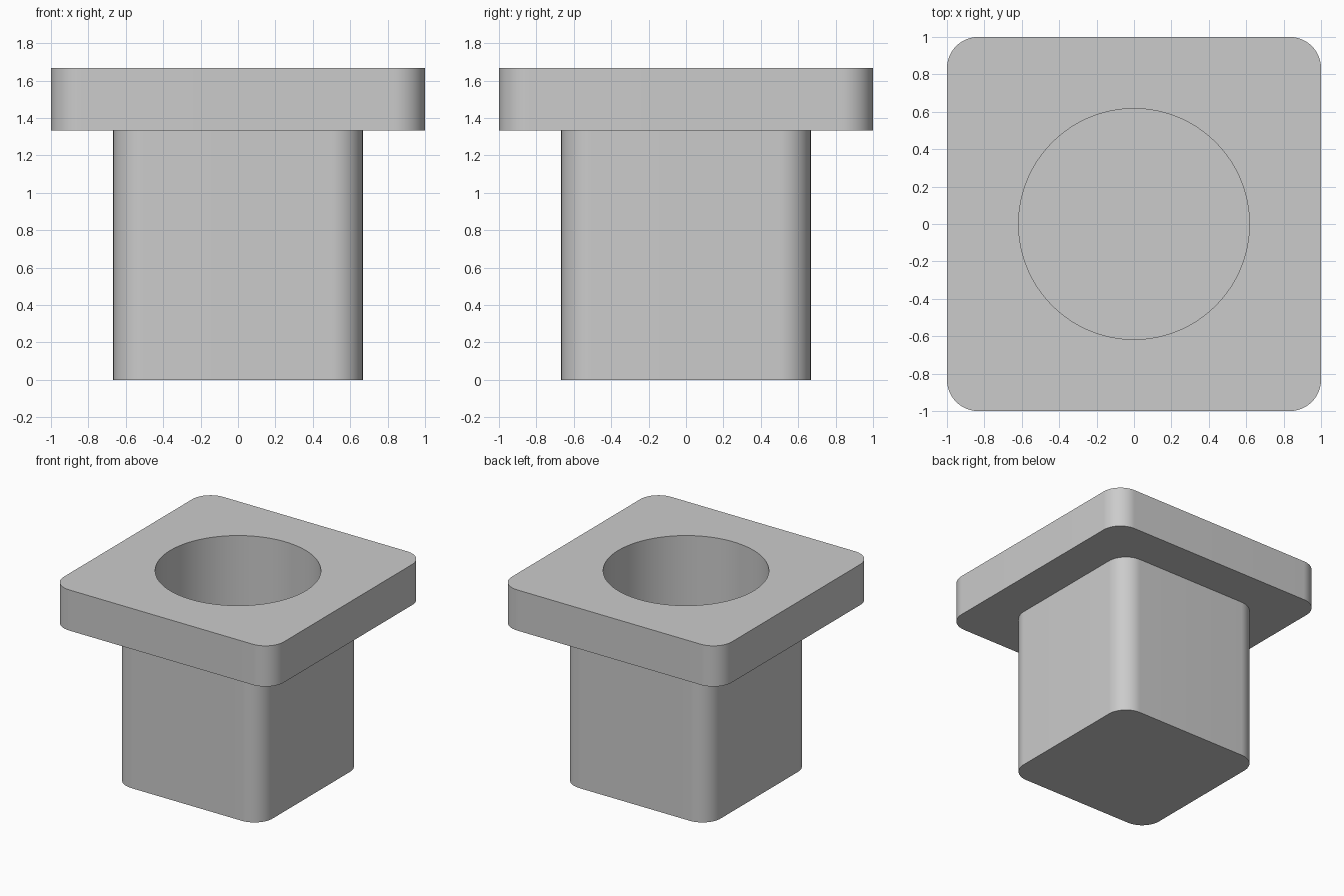
import bpy, bmesh
from math import sin, cos, pi, radians

if "Cube" in bpy.data.objects:
    bpy.data.objects.remove(bpy.data.objects["Cube"])

STEPS = 20            # segments per rounded corner
HEIGHT = 1.667
FLANGE_BOTTOM = 1.333
FLOOR = 0.1           # height of the closed bottom of the bore


def rounded_square(half, radius):
    """Outline of a square with rounded corners, counter-clockwise."""
    c = half - radius
    points = []
    for q, (sx, sy) in enumerate([(1, 1), (-1, 1), (-1, -1), (1, -1)]):
        for i in range(STEPS + 1):
            a = (q + i / STEPS) * pi / 2
            points.append((sx * c + radius * cos(a), sy * c + radius * sin(a)))
    return points


def circle(radius):
    """Circle with as many points as the rounded square, aligned to it."""
    n = 4 * (STEPS + 1)
    return [(radius * cos((i + 0.5) * 2 * pi / n),
             radius * sin((i + 0.5) * 2 * pi / n)) for i in range(n)]


grey = bpy.data.materials.new("plain_grey")
grey.use_nodes = True
colour = (0.6, 0.6, 0.6, 1)
grey.diffuse_color = colour
grey.node_tree.nodes["Principled BSDF"].inputs["Base Color"].default_value = colour

# Sections from the stem base, around the flange, and down into the bore
stem = rounded_square(0.667, 0.167)
flange = rounded_square(1.0, 0.167)
bore = circle(0.617)
sections = [(stem, 0), (stem, FLANGE_BOTTOM), (flange, FLANGE_BOTTOM),
            (flange, HEIGHT), (bore, HEIGHT), (bore, FLOOR)]

bm = bmesh.new()
rings = [[bm.verts.new((x, y, z)) for x, y in outline] for outline, z in sections]
for low, high in zip(rings, rings[1:]):
    for i in range(len(low)):
        j = (i + 1) % len(low)
        bm.faces.new((low[i], low[j], high[j], high[i]))
bm.faces.new(rings[0][::-1])   # underside of the stem
bm.faces.new(rings[-1])        # floor of the bore
bmesh.ops.recalc_face_normals(bm, faces=bm.faces)

mesh = bpy.data.meshes.new("flanged_socket")
bm.to_mesh(mesh)
bm.free()
mesh.materials.append(grey)
socket = bpy.data.objects.new("flanged_socket", mesh)
bpy.context.collection.objects.link(socket)

# Smooth the round corners and bore, keep the rims sharp
bpy.ops.object.select_all(action='DESELECT')
socket.select_set(True)
bpy.context.view_layer.objects.active = socket
bpy.ops.object.shade_smooth_by_angle(angle=radians(30))
